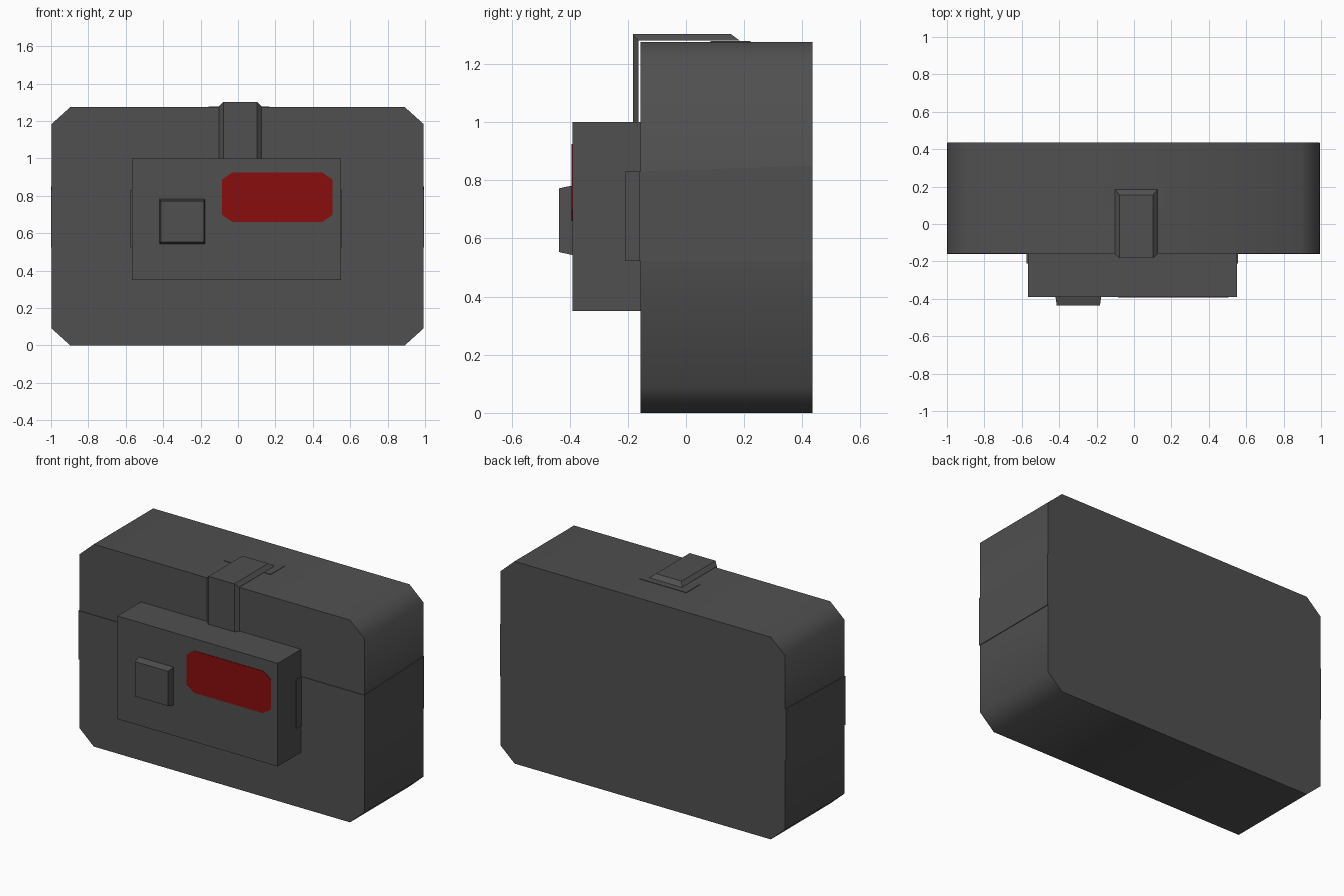
import bpy, bmesh, math

if "Cube" in bpy.data.objects:
    bpy.data.objects.remove(bpy.data.objects["Cube"])


def material(name, rgb):
    m = bpy.data.materials.new(name)
    m.diffuse_color = (*rgb, 1)
    m.use_nodes = True
    m.node_tree.nodes["Principled BSDF"].inputs["Base Color"].default_value = m.diffuse_color
    return m


GREY = material("dark_grey", (0.08, 0.08, 0.08))
RED = material("dark_red", (0.25, 0.004, 0.004))


def loft(name, sections, mat, smooth=0):
    """Solid through a row of matching point loops."""
    bm = bmesh.new()
    rings = [[bm.verts.new(p) for p in s] for s in sections]
    n = len(rings[0])
    for a, b in zip(rings, rings[1:]):
        for i in range(n):
            j = (i + 1) % n
            bm.faces.new((a[i], a[j], b[j], b[i]))
    bm.faces.new(rings[0])
    bm.faces.new(rings[-1])
    bmesh.ops.recalc_face_normals(bm, faces=bm.faces)
    mesh = bpy.data.meshes.new(name)
    bm.to_mesh(mesh)
    bm.free()
    mesh.materials.append(mat)
    ob = bpy.data.objects.new(name, mesh)
    bpy.context.collection.objects.link(ob)
    if smooth:
        bpy.ops.object.select_all(action='DESELECT')
        ob.select_set(True)
        bpy.context.view_layer.objects.active = ob
        bpy.ops.object.shade_smooth_by_angle(angle=math.radians(smooth))
    return ob


def chamfered(x0, x1, z0, z1, cx, cz, y):
    """Rectangle in the xz plane with cut corners."""
    return [(x0 + cx, y, z0), (x1 - cx, y, z0), (x1, y, z0 + cz), (x1, y, z1 - cz),
            (x1 - cx, y, z1), (x0 + cx, y, z1), (x0, y, z1 - cz), (x0, y, z0 + cz)]


def rect(x0, x1, z0, z1, y):
    return [(x0, y, z0), (x1, y, z0), (x1, y, z1), (x0, y, z1)]


# Main pouch body
loft("body", [chamfered(-0.996, 0.991, 0, 1.275, 0.1, 0.09, y)
              for y in (-0.157, 0.435)], GREY, 55)

# Front pocket
loft("front_pocket", [rect(-0.568, 0.55, 0.35, 1.0, y) for y in (-0.39, -0.15)], GREY)

# Button with a slight taper
loft("button", [rect(-0.42, -0.175, 0.542, 0.783, -0.385),
                rect(-0.413, -0.182, 0.553, 0.772, -0.437)], GREY, 20)

# Red panel on the pocket
loft("red_panel", [chamfered(-0.085, 0.505, 0.66, 0.925, 0.055, 0.038, y)
                   for y in (-0.393, -0.388)], RED)

# Belt halves: along the body side, across its front, up the pocket side
for side, s, edge, pocket in (("right", 1, 0.995, 0.556), ("left", -1, 1.0, 0.576)):
    outer = [(edge, 0.434), (edge, -0.161), (pocket, -0.161), (pocket, -0.21)]
    inner = [(edge - 0.012, 0.434), (edge - 0.012, -0.15),
             (pocket - 0.012, -0.15), (pocket - 0.012, -0.21)]
    sections = []
    for (ox, oy), (ix, iy) in zip(outer, inner):
        top = 0.83 + 0.02 * max(0, oy)/0.434
        sections.append([(s * ox, oy, 0.523), (s * ix, iy, 0.523),
                         (s * ix, iy, top), (s * ox, oy, top)])
    loft("belt_" + side, sections, GREY)

# Closing strap: rises from the pocket and folds over the top
path = [((-0.163, 1.0), (-0.183, 1.0)),
        ((-0.163, 1.28), (-0.183, 1.302)),
        ((0.185, 1.28), (0.155, 1.302))]
C = 0.012
loft("strap", [[(C - 0.113, iy, iz), (C + 0.113, iy, iz),
                (C + 0.09, oy, oz), (C - 0.09, oy, oz)]
               for (iy, iz), (oy, oz) in path], GREY, 30)

# Crosswise end plate under the strap
loft("strap_end", [rect(-0.158, 0.168, 1.27, 1.278, y) for y in (0.085, 0.222)], GREY)
